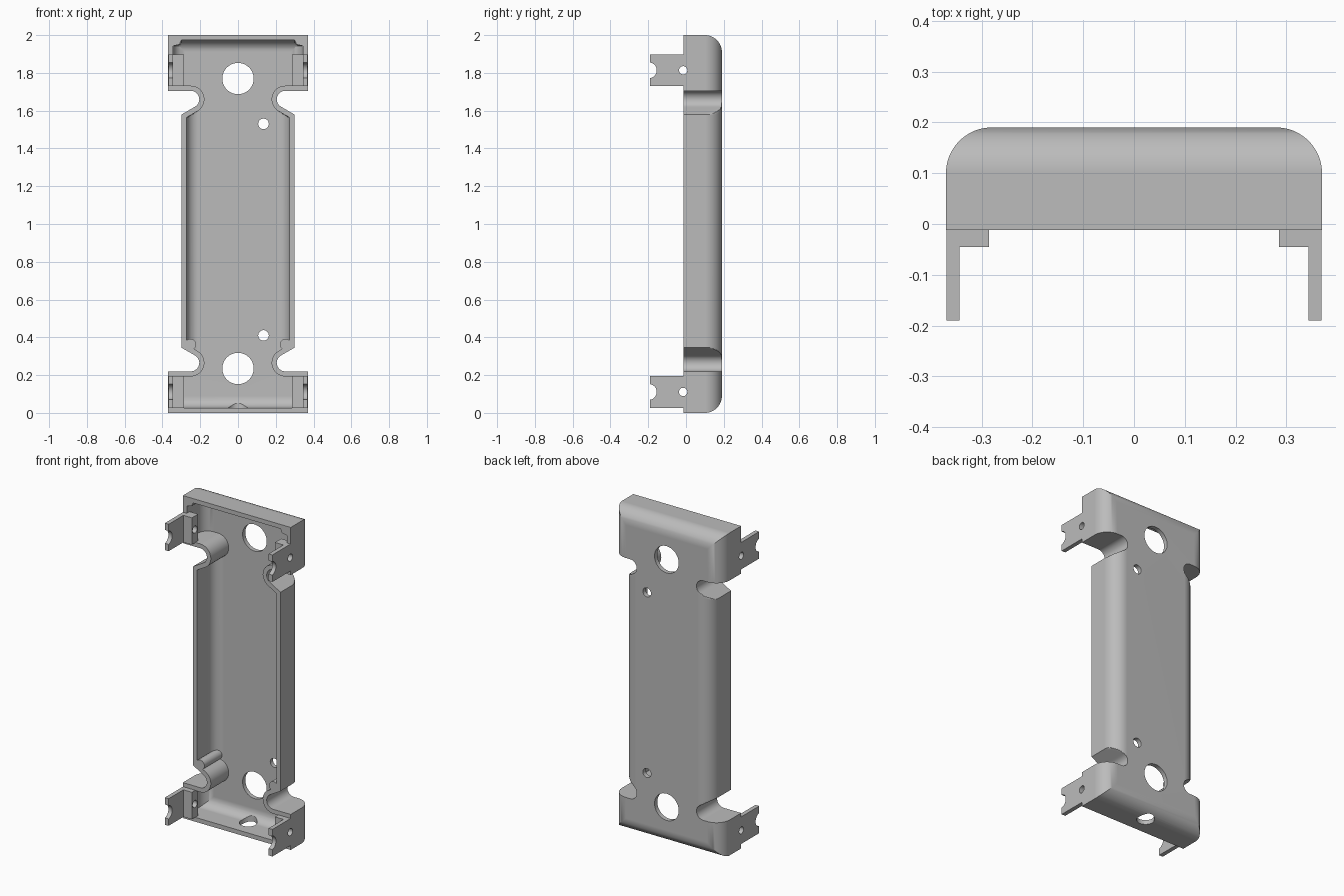
import bpy, bmesh, math
from mathutils import Matrix

if "Cube" in bpy.data.objects:
    bpy.data.objects.remove(bpy.data.objects["Cube"])

FRONT, BACK, T = -0.012, 0.19, 0.027     # rim plane, back plane, wall thickness
TOP_C, BOT_C = 1.66, 0.265               # heights of the side notches

grey = bpy.data.materials.new("light_grey")
grey.diffuse_color = (0.5, 0.5, 0.5, 1)
grey.use_nodes = True
grey.node_tree.nodes["Principled BSDF"].inputs["Base Color"].default_value = grey.diffuse_color


def make(name, bm):
    bmesh.ops.recalc_face_normals(bm, faces=bm.faces)
    me = bpy.data.meshes.new(name)
    bm.to_mesh(me)
    bm.free()
    ob = bpy.data.objects.new(name, me)
    me.materials.append(grey)
    bpy.context.collection.objects.link(ob)
    return ob


def box(name, lo, hi):
    bm = bmesh.new()
    bmesh.ops.create_cube(bm, size=1)
    for v in bm.verts:
        v.co = [(a + b) / 2 + c * (b - a) for a, b, c in zip(lo, hi, v.co)]
    return make(name, bm)


def rod(center, r, length, axis):
    bm = bmesh.new()
    rot = {"X": Matrix.Rotation(math.pi / 2, 4, "Y"),
           "Y": Matrix.Rotation(math.pi / 2, 4, "X"), "Z": Matrix()}[axis]
    bmesh.ops.create_cone(bm, cap_ends=True, segments=40, radius1=r, radius2=r,
                          depth=length, matrix=Matrix.Translation(center) @ rot)
    return make("cutter", bm)


def cut(ob, cutter):
    m = ob.modifiers.new("cut", "BOOLEAN")
    m.operation, m.solver, m.object = "DIFFERENCE", "EXACT", cutter
    bpy.context.view_layer.objects.active = ob
    bpy.ops.object.modifier_apply(modifier=m.name)
    bpy.data.objects.remove(cutter)


def notch(c, s, t):
    # rounded side notch running into a slanted edge, s = direction of the end block
    R = 0.045 + t
    pts = [(0.37 - t, c + s * R)]
    for i in range(17):
        a = math.radians(90 + 150 * i / 16)
        pts.append((0.25 + R * math.cos(a), c + s * R * math.sin(a)))
    x0, z0 = pts[-1]
    for i in range(1, 10):
        dx = (0.30 - t - x0) * i / 9
        pts.append((x0 + dx, z0 - s * dx * 0.577))
    return pts


def tray(name, t, front):
    # plate outline lofted backwards with rounded rear edges
    hw, r, back = 0.37 - t, 0.09 - t, BACK - t
    right = [(hw, 2 - t)] if t == 0 else [(0.30, 2 - t), (0.31, 1.95), (hw, 1.943)]
    right += notch(TOP_C, 1, t) + notch(BOT_C, -1, t)[::-1] + [(hw, t)]
    outline = right + [(-x, z) for x, z in reversed(right)]
    levels = [(front, 0)]
    for i in range(13):
        a = math.pi / 2 * i / 12
        levels.append((back - r + r * math.sin(a), r - r * math.cos(a)))
    bm = bmesh.new()
    rings = []
    for y, d in levels:
        ring = []
        for x, z in outline:
            lim = (0.30 - t if BOT_C < z < TOP_C else hw) - d
            ring.append(bm.verts.new((max(-lim, min(lim, x)), y,
                                      max(t + d, min(2 - t - d, z)))))
        rings.append(ring)
    n = len(outline)
    for a, b in zip(rings, rings[1:]):
        for i in range(n):
            j = (i + 1) % n
            bm.faces.new((a[i], a[j], b[j], b[i]))
    bm.faces.new(rings[0])
    bm.faces.new(rings[-1])
    return make(name, bm)


# hollow shell, with two small round posts left standing inside
shell = tray("shell", 0, FRONT)
cavity = tray("cavity", T, -0.08)
for s in (-1, 1):
    cut(cavity, rod((s * 0.252, 0.1, 0.362), 0.03, 0.6, "Y"))
cut(shell, cavity)

# holes through the back and the bottom
for x, z, r in ((0, 1.77, 0.083), (0, 0.235, 0.083),
                (0.135, 1.53, 0.028), (0.135, 0.41, 0.028)):
    cut(shell, rod((x, 0.18, z), r, 0.12, "Y"))
cut(shell, rod((0, 0.1, 0.03), 0.05, 0.12, "Z"))

# four mounting tabs with inner blocks
parts = [shell]
for s in (-1, 1):
    for place, z0, z1 in (("upper", 1.73, 1.897), ("lower", 0.027, 0.195)):
        zc = (z0 + z1) / 2
        side = "left" if s < 0 else "right"

        def slab(kind, xa, xb, ya, yb):
            xs = sorted((s * xa, s * xb))
            ob = box(f"{place}_{side}_{kind}", (xs[0], ya, z0), (xs[1], yb, z1))
            parts.append(ob)
            return ob

        tab = slab("tab", 0.343, 0.369, -0.19, FRONT)
        block = slab("inner_block", 0.285, 0.343, -0.045, 0.016)
        cut(tab, rod((s * 0.35, -0.197, zc), 0.042, 0.2, "X"))
        for ob in (tab, block, shell):
            cut(ob, rod((s * 0.33, -0.015, zc), 0.022, 0.2, "X"))

# smooth curves, crisp edges
for ob in parts:
    bpy.ops.object.select_all(action="DESELECT")
    ob.select_set(True)
    bpy.context.view_layer.objects.active = ob
    bpy.ops.object.shade_smooth_by_angle(angle=math.radians(30))
    ob.modifiers.new("normals", "WEIGHTED_NORMAL").keep_sharp = True
